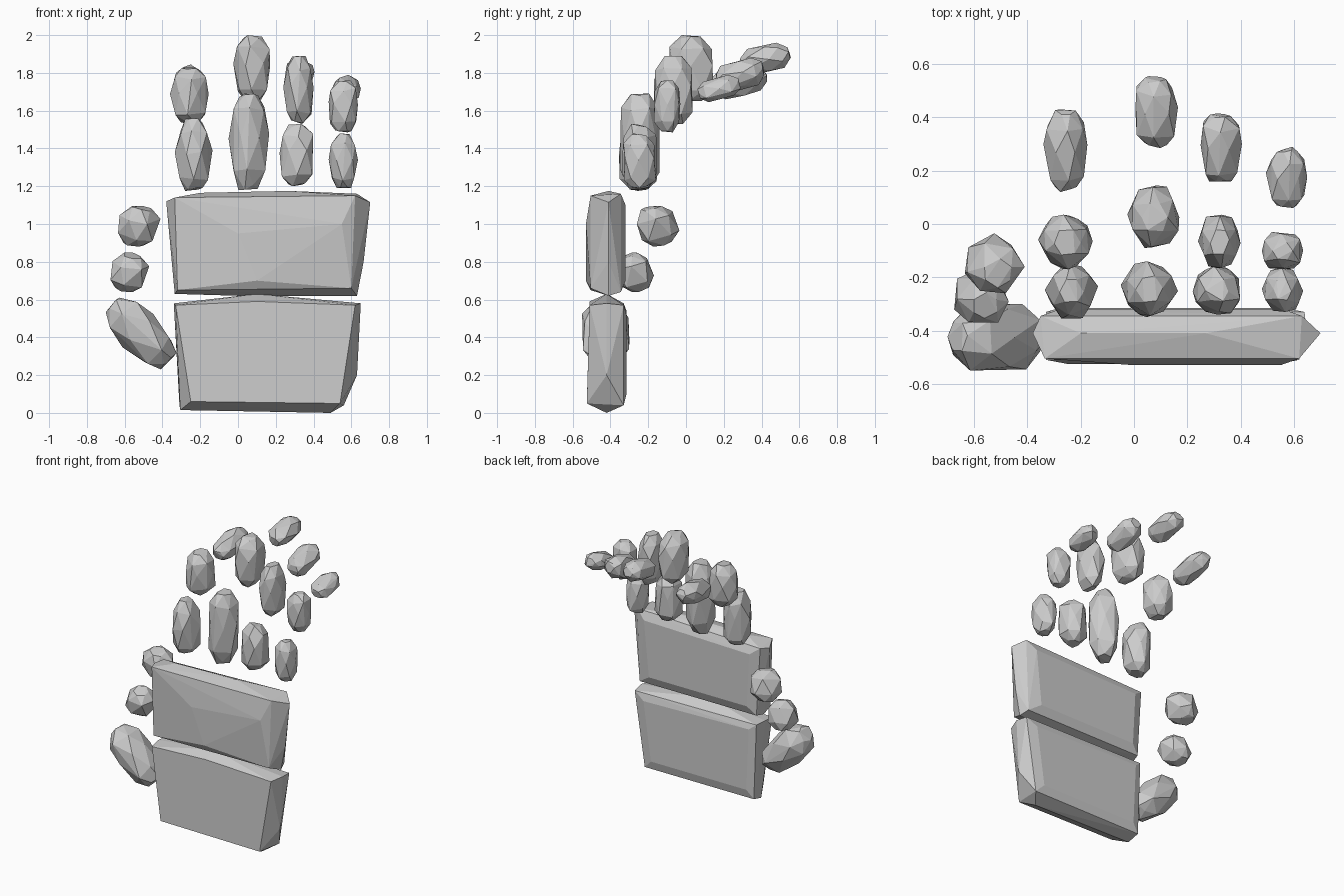
import bpy
import bmesh
import math
import random
from mathutils import Vector

cube = bpy.data.objects.get("Cube")
if cube:
    bpy.data.objects.remove(cube, do_unlink=True)

rng = random.Random(11)

stone = bpy.data.materials.new("light grey stone")
stone.use_nodes = True
stone.diffuse_color = (0.6, 0.6, 0.6, 1)
shader = stone.node_tree.nodes["Principled BSDF"]
shader.inputs["Base Color"].default_value = stone.diffuse_color
shader.inputs["Roughness"].default_value = 0.9


def hull_object(name, points, centre, merge_angle):
    """Wrap points in a faceted convex stone and link it as an object."""
    bm = bmesh.new()
    for point in points:
        bm.verts.new(point)
    result = bmesh.ops.convex_hull(bm, input=bm.verts[:])
    loose = [v for v in bm.verts if not v.link_faces]
    bmesh.ops.delete(bm, geom=loose, context="VERTS")
    bmesh.ops.dissolve_limit(bm, angle_limit=math.radians(merge_angle),
                             verts=bm.verts[:], edges=bm.edges[:])
    bmesh.ops.recalc_face_normals(bm, faces=bm.faces[:])
    mesh = bpy.data.meshes.new(name)
    bm.to_mesh(mesh)
    bm.free()
    mesh.materials.append(stone)
    obj = bpy.data.objects.new(name, mesh)
    obj.location = centre
    bpy.context.collection.objects.link(obj)
    return obj


def pebble(name, low, high, axis=(0, 0, 1), stretch=1.7, sides=6,
           profile=((-1, .5), (-.68, .92), (.1, 1), (.66, .92), (1, .48))):
    """Chipped stone: jittered rings along an axis, fitted to a box."""
    low, high = Vector(low), Vector(high)
    turn = Vector((0, 0, 1)).rotation_difference(Vector(axis))
    points = []
    for row, (height, radius) in enumerate(profile):
        for side in range(sides):
            angle = math.tau * (side + row % 2 / 2 + rng.uniform(-.15, .15)) / sides
            r = radius * rng.uniform(.9, 1.06)
            z = stretch * (height + rng.uniform(-.07, .07))
            points.append(turn @ Vector((r * math.cos(angle), r * math.sin(angle), z)))
    # Fit the stone exactly inside its bounds
    mins = [min(p[i] for p in points) for i in range(3)]
    maxs = [max(p[i] for p in points) for i in range(3)]
    size = high - low
    fitted = [[((p[i] - mins[i]) / (maxs[i] - mins[i]) - .5) * size[i]
               for i in range(3)] for p in points]
    return hull_object(name, fitted, (low + high) / 2, 7)


def slab(name, layers):
    """Palm stone: hull over (depth, outline) layers from front to back."""
    points = [Vector((x, y, z)) for y, outline in layers for x, z in outline]
    centre = sum(points, Vector()) / len(points)
    return hull_object(name, [p - centre for p in points], centre, 2)


# Palm slabs
slab("lower_palm", [
    (-.525, [(-.25, .06), (.54, .05), (.05, .3)]),
    (-.51, [(-.33, .57), (.62, .57), (.1, .59)]),
    (-.42, [(-.305, .015), (.49, 0), (.63, .2), (.65, .58), (.1, .63), (-.34, .58)]),
    (-.33, [(-.31, .04), (.56, .04), (.64, .57), (-.33, .58)]),
    (-.315, [(-.26, .1), (.5, .1), (.56, .52), (-.28, .54)]),
])
slab("upper_palm", [
    (-.53, [(.1, .7), (0, .95), (.55, 1)]),
    (-.505, [(-.335, 1.14), (.62, 1.15), (-.32, .65), (.6, .66)]),
    (-.41, [(-.38, 1.12), (.7, 1.115), (.665, .8), (.63, .62),
            (-.335, .63), (0, .62), (.27, 1.175), (-.2, 1.165)]),
    (-.345, [(-.35, 1.13), (.63, 1.16), (.61, .64), (-.32, .64)]),
    (-.32, [(-.28, 1.08), (.56, 1.1), (.52, .7), (-.26, .7)]),
])

# Fingers: base and middle stones stand upright, tips reach backwards
fingers = {
    "index": [((-.335, -.355, 1.175), (-.135, -.15, 1.56)),
              ((-.36, -.17, 1.53), (-.155, .035, 1.83)),
              ((-.34, .12, 1.66), (-.175, .43, 1.845))],
    "middle": [((-.05, -.35, 1.18), (.165, -.14, 1.69)),
               ((-.025, -.09, 1.65), (.17, .145, 2)),
               ((.005, .285, 1.79), (.165, .555, 1.96))],
    "ring": [((.22, -.34, 1.2), (.4, -.155, 1.53)),
             ((.24, -.165, 1.53), (.4, .035, 1.89)),
             ((.25, .16, 1.69), (.405, .415, 1.88))],
    "little": [((.48, -.33, 1.19), (.635, -.16, 1.48)),
               ((.48, -.17, 1.485), (.635, -.03, 1.76)),
               ((.495, .06, 1.645), (.65, .29, 1.79))],
}
for finger, (base, middle, tip) in fingers.items():
    pebble(finger + "_finger_base", *base)
    pebble(finger + "_finger_middle", *middle)
    pebble(finger + "_finger_tip", *tip, axis=(0, 1, .25))

# Thumb: a leaning root stone and two round stones
pebble("thumb_root", (-.7, -.55, .23), (-.325, -.3, .61), axis=(-.7, 0, .7))
round_profile = ((-1, .5), (-.5, .95), (.5, .95), (1, .5))
for name, low, high in (
        ("thumb_middle", (-.675, -.37, .64), (-.47, -.17, .85)),
        ("thumb_tip", (-.635, -.26, .88), (-.41, -.035, 1.095))):
    pebble(name, low, high, axis=(.2, -.3, 1), stretch=1, profile=round_profile)
